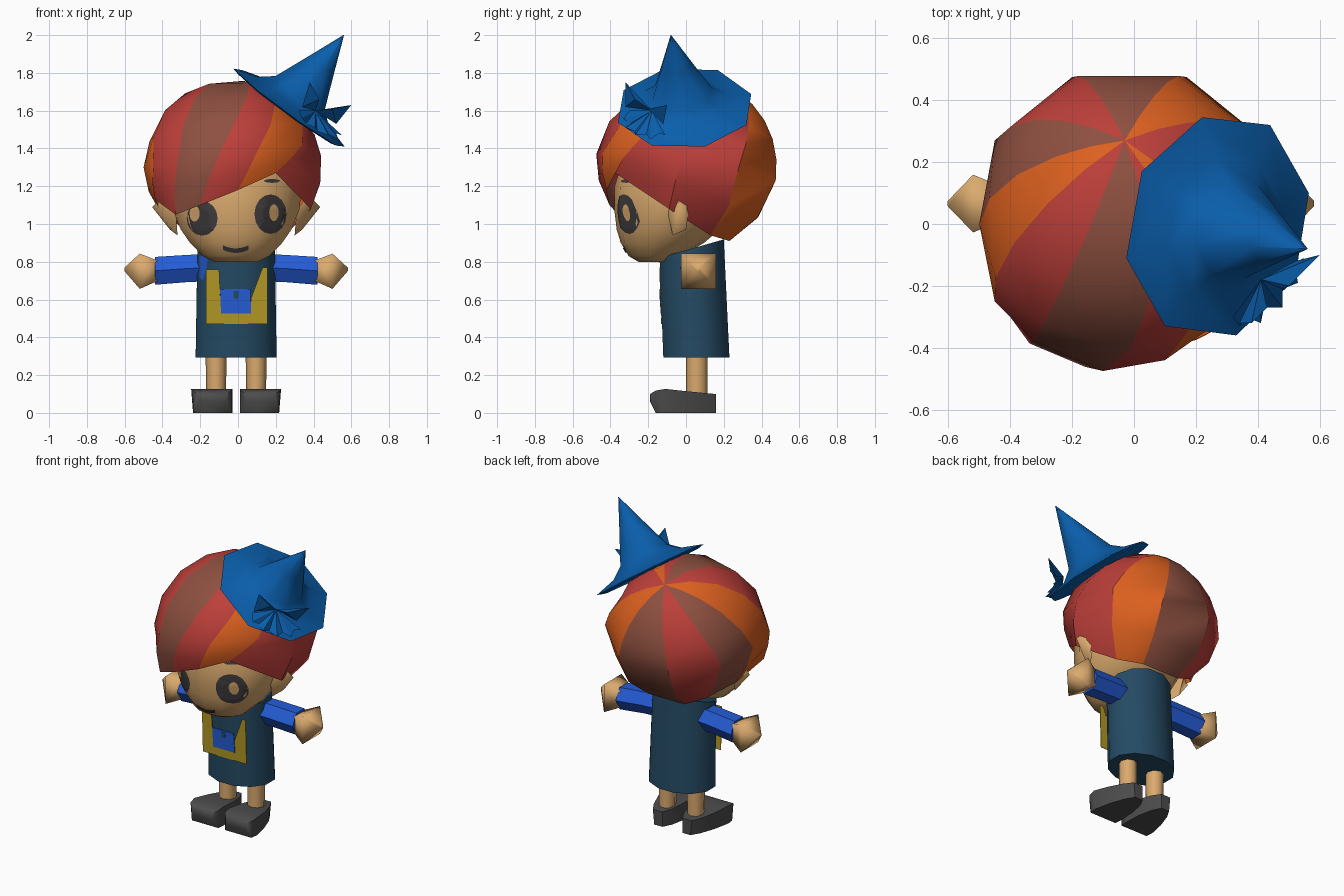
import bpy, bmesh, math
from mathutils import Vector
from mathutils.bvhtree import BVHTree

if "Cube" in bpy.data.objects:
    bpy.data.objects.remove(bpy.data.objects["Cube"])

CX = -0.01  # mirror plane of the body


def material(name, r, g, b):
    m = bpy.data.materials.new(name)
    m.diffuse_color = (r, g, b, 1)
    m.use_nodes = True
    m.node_tree.nodes["Principled BSDF"].inputs["Base Color"].default_value = m.diffuse_color
    return m


RED = material("hair_red", .51, .05, .042)
BROWN = material("hair_brown", .27, .08, .051)
ORANGE = material("hair_orange", .72, .118, .014)
SKIN = material("skin", .70, .40, .155)
HAT = material("hat_blue", .003, .112, .41)
TEAL = material("dress_teal", .018, .069, .127)
BLUE = material("sleeve_blue", .018, .107, .67)
YELLOW = material("apron_yellow", .445, .314, .018)
SHOE = material("shoe_grey", .075, .072, .072)
DARK = material("eye_dark", .05, .045, .047)


def build(name, verts, faces, mats, slots=None, smooth=None):
    bm = bmesh.new()
    vs = [bm.verts.new(v) for v in verts]
    for i, f in enumerate(faces):
        face = bm.faces.new([vs[k] for k in f])
        face.material_index = slots[i] if slots else 0
    bmesh.ops.remove_doubles(bm, verts=bm.verts[:], dist=1e-5)
    bmesh.ops.recalc_face_normals(bm, faces=bm.faces[:])
    me = bpy.data.meshes.new(name)
    bm.to_mesh(me)
    bm.free()
    for m in mats:
        me.materials.append(m)
    ob = bpy.data.objects.new(name, me)
    bpy.context.collection.objects.link(ob)
    if smooth:
        bpy.ops.object.select_all(action='DESELECT')
        ob.select_set(True)
        bpy.context.view_layer.objects.active = ob
        bpy.ops.object.shade_smooth_by_angle(angle=math.radians(smooth))
    return ob


def strip_faces(rows, n):
    return [(i * n + k, i * n + (k + 1) % n, (i + 1) * n + (k + 1) % n, (i + 1) * n + k)
            for i in range(rows - 1) for k in range(n)]


def loft(name, rings, mat, smooth=None):
    n = len(rings[0])
    verts = [p for r in rings for p in r]
    faces = strip_faces(len(rings), n)
    faces += [tuple(range(n)), tuple(range(len(verts) - n, len(verts)))]
    return build(name, verts, faces, [mat], smooth=smooth)


def ellipse(n, c, u, v, start=0.0):
    c, u, v = Vector(c), Vector(u), Vector(v)
    ang = [start + 2 * math.pi * k / n for k in range(n)]
    return [c + u * math.cos(a) + v * math.sin(a) for a in ang]


def flat_ring(n, x, y0, y1, z, rx, start=0.0, tilt=0.0):
    # half-step starts put flats front and back, so widen to keep the full depth
    ry = (y1 - y0) / 2 / (math.cos(start) if start else 1)
    return ellipse(n, (x, (y0 + y1) / 2, z), (rx, 0, 0), (0, ry, tilt), start)


def plate(name, outline, mat, y_of_z, t=0.004):
    front = [Vector((x, y_of_z(z) - t, z)) for x, z in outline]
    return loft(name, [front, [p + Vector((0, t, 0)) for p in front]], mat)


def surface(ob):
    return BVHTree.FromPolygons([v.co for v in ob.data.vertices],
                                [p.vertices for p in ob.data.polygons])


def project(tree, x, z, lift):
    hit = tree.ray_cast(Vector((x, -2, z)), Vector((0, 1, 0)))[0]
    return Vector((x, (hit.y if hit else -.05) - lift, z))


# Head: stacked oval rings
head_rows = [(.80, .12, -.25, -.09), (.83, .18, -.30, -.03), (.90, .25, -.34, .09),
             (.97, .30, -.36, .17), (1.08, .345, -.372, .25), (1.2, .355, -.37, .28),
             (1.33, .32, -.33, .27), (1.45, .24, -.24, .2)]
head = loft("head", [flat_ring(14, CX, y0, y1, z, rx, math.pi / 14)
                     for z, rx, y0, y1 in head_rows], SKIN, 40)
face_tree = surface(head)


# Face details projected onto the head
def face_patch(name, x, z, rx, rz, mat, lift, n=16, rows=4):
    verts = [project(face_tree, x + rx * r / rows * math.cos(2 * math.pi * k / n),
                     z + rz * r / rows * math.sin(2 * math.pi * k / n), lift)
             for r in range(rows + 1) for k in range(n)]
    return build(name, verts, strip_faces(rows + 1, n), [mat])


face_patch("left_eye", -.19, 1.03, .082, .092, DARK, .005)
face_patch("left_eye_glint", -.23, 1.055, .027, .042, SKIN, .009)
face_patch("right_eye", .172, 1.052, .085, .105, DARK, .005)
face_patch("right_eye_glint", .19, 1.06, .025, .045, SKIN, .009)
face_patch("brow", .18, 1.228, .042, .01, DARK, .005)
mouth = [(-.08 + .0135 * k, .86 + .016 * ((k - 5) / 5) ** 2) for k in range(11)]
build("mouth", [project(face_tree, x, z + d, .006) for d in (-.013, .011) for x, z in mouth],
      [(k, k + 1, k + 12, k + 11) for k in range(10)], [DARK])

# Hair: striped cap swept from a crown point to a ragged rim
centre, crown = Vector((-.03, 0, 1.25)), Vector((-.03, .27, 1.70))
# widest point and rim point of each seam, the stripe that follows it, sideways bow of the seam
seams = [((-.50, 0, 1.3), (-.41, .05, 1.06), 1, .08), ((-.45, .27, 1.28), (-.28, .19, .97), 0, .02),
         ((-.2, .475, 1.23), (-.15, .23, .91), 1, 0), ((.17, .475, 1.23), (.12, .23, .91), 2, 0),
         ((.405, .285, 1.32), (.25, .13, .94), 0, 0), ((.44, -.02, 1.36), (.385, -.09, 1.08), 0, 0),
         ((.34, -.27, 1.42), (.20, -.375, 1.27), 2, .06), ((.10, -.44, 1.38), (0, -.42, 1.18), 0, .13),
         ((-.1, -.475, 1.37), (-.2, -.405, 1.10), 1, .15), ((-.32, -.38, 1.33), (-.33, -.36, 1.05), 0, .10),
         ((-.45, -.25, 1.3), (-.44, -.2, 1.13), 2, .05)]


def sweep(a, b, t, bow=0.0):
    a, b = a - centre, b - centre
    d = a.normalized().slerp(b.normalized(), t)
    r = a.length * (1 - t) + b.length * t
    d = d * r + Vector((bow * math.sin(math.pi * t), 0, 0))
    return centre + d.normalized() * r


verts, faces, slots, N = [], [], [], 8
for wide, rim, _, bow in seams:
    wide, rim = Vector(wide), Vector(rim)
    verts += [sweep(crown, wide, k / 5, bow) for k in range(6)]
    verts += [sweep(wide, rim, .5), rim]
for i, seam in enumerate(seams):
    j = (i + 1) % len(seams)
    for k in range(N - 1):
        faces.append((i * N + k, j * N + k, j * N + k + 1, i * N + k + 1))
        slots.append(seam[2])
build("hair", verts, faces, [RED, BROWN, ORANGE], slots, 35)

# Dress
dress = loft("dress", [flat_ring(12, CX, -.12, .23, .292, .222, math.pi / 12),
                       flat_ring(12, CX, -.14, .20, .87, .212, math.pi / 12, .05)], TEAL, 40)

# Blue fold where the left sleeve meets the dress
dress_tree = surface(dress)
fold = [(-.205, .83), (-.16, .83), (-.205, .78), (-.165, .78), (-.205, .72), (-.185, .70)]
build("shoulder_fold", [project(dress_tree, x, z, .004) for x, z in fold],
      [(0, 1, 3, 2), (2, 3, 5, 4)], [BLUE])

# Apron: open frame with a pocket
lean = lambda z: -.121 - .035 * (z - .295)
plate("apron", [(-.17, .76), (-.17, .47), (.155, .47), (.155, .77), (.13, .77),
                (.07, .61), (.07, .53), (-.09, .53), (-.10, .76)], YELLOW, lean)
plate("pocket", [(-.09, .525), (.07, .525), (.065, .655), (-.095, .655)], BLUE,
      lambda z: lean(z) - .002)
plate("pocket_button", [(-.025, .61), (.0, .60), (.005, .645), (-.025, .645)], TEAL,
      lambda z: lean(z) - .004)

# Paired parts
for s, side in ((-1, "left"), (1, "right")):
    X = lambda x: CX + s * x
    # Sleeve: six-sided, ridges facing front and back
    loft(side + "_sleeve", [ellipse(6, (X(x), y, z), (0, r, 0), (0, 0, r))
                            for x, y, z, r in ((.15, .05, .768, .083), (.25, .055, .765, .083),
                                               (.43, .066, .752, .085))], BLUE, 50)
    # Hand
    loft(side + "_hand", [ellipse(4, (X(x), .066, z), (0, r, 0), (0, 0, r), math.pi / 4)
                          for x, z, r in ((.41, .752, .075), (.43, .752, .085), (.51, .75, .132),
                                          (.592, .76, .012))], SKIN, 85)
    # Ear
    ear = [(X(.32), -.10, 1.07), (X(.31), -.07, .94), (X(.35), .0, .97),
           (X(.37), .02, 1.10), (X(.38), -.05, 1.155), (X(.445), -.03, 1.09)]
    build(side + "_ear", ear, [(k, (k + 1) % 5, 5) for k in range(5)] + [(0, 1, 2, 3, 4)], [SKIN],
          smooth=70)
    # Leg
    loft(side + "_leg", [flat_ring(8, X(.106), .0, .115, z, r) for z, r in ((.08, .052), (.33, .056))],
         SKIN, 50)
    # Shoe: cross-sections from heel to toe (y, inner, outer, bottom, top)
    shoe = [(.16, .075, .145, 0, .10), (.10, .045, .18, 0, .105), (0, .025, .215, 0, .115),
            (-.11, .02, .238, 0, .127), (-.16, .025, .232, 0, .118), (-.19, .05, .205, .06, .10)]
    loft(side + "_shoe", [[Vector((X(a), y, lo)), Vector((X(b - .01), y, lo)), Vector((X(b), y, hi)),
                           Vector((X(a), y, hi))] for y, a, b, lo, hi in shoe], SHOE, 60)

# Hat: tilted eight-sided brim rising to a point
brim = [(.22, .345), (.44, .32), (.565, .10), (.52, -.18), (.33, -.36), (.10, -.33),
        (-.025, -.11), (.025, .17)]
brim = [Vector((x, y, 1.83 - .735 * (x + .02) + .1 * y)) for x, y in brim]
mid = sum(brim, Vector()) / 8
axis = Vector((.56, -.08, 2.0)) - mid
hat_rings = [[mid + (p - mid) * s + axis * h for p in brim]
             for s, h in ((.9, -.02), (1, 0), (.64, .08), (.44, .2), (.22, .6), (.004, 1))]
loft("hat", hat_rings, HAT, 60)

# Bow: pleated fan with two pointed loops
knot = Vector((.41, -.18, 1.60))
fan = [(.32, -.30, 1.60), (.34, -.33, 1.56), (.36, -.30, 1.53), (.41, -.32, 1.51), (.42, -.27, 1.49),
       (.48, -.27, 1.47), (.48, -.21, 1.475), (.53, -.19, 1.45), (.52, -.14, 1.48), (.55, -.11, 1.47)]
build("bow_fan", [knot] + [Vector(p) for p in fan], [(0, k, k + 1) for k in range(1, len(fan))], [HAT])
for name, corners in (("upper", [(.38, -.32, 1.75), (.34, -.32, 1.62), (.43, -.27, 1.66)]),
                      ("outer", [(.60, -.10, 1.63), (.52, -.12, 1.53), (.50, -.20, 1.61)])):
    build("bow_loop_" + name, [knot] + [Vector(p) for p in corners],
          [(0, 1, 2), (0, 2, 3), (0, 3, 1), (1, 2, 3)], [HAT])
